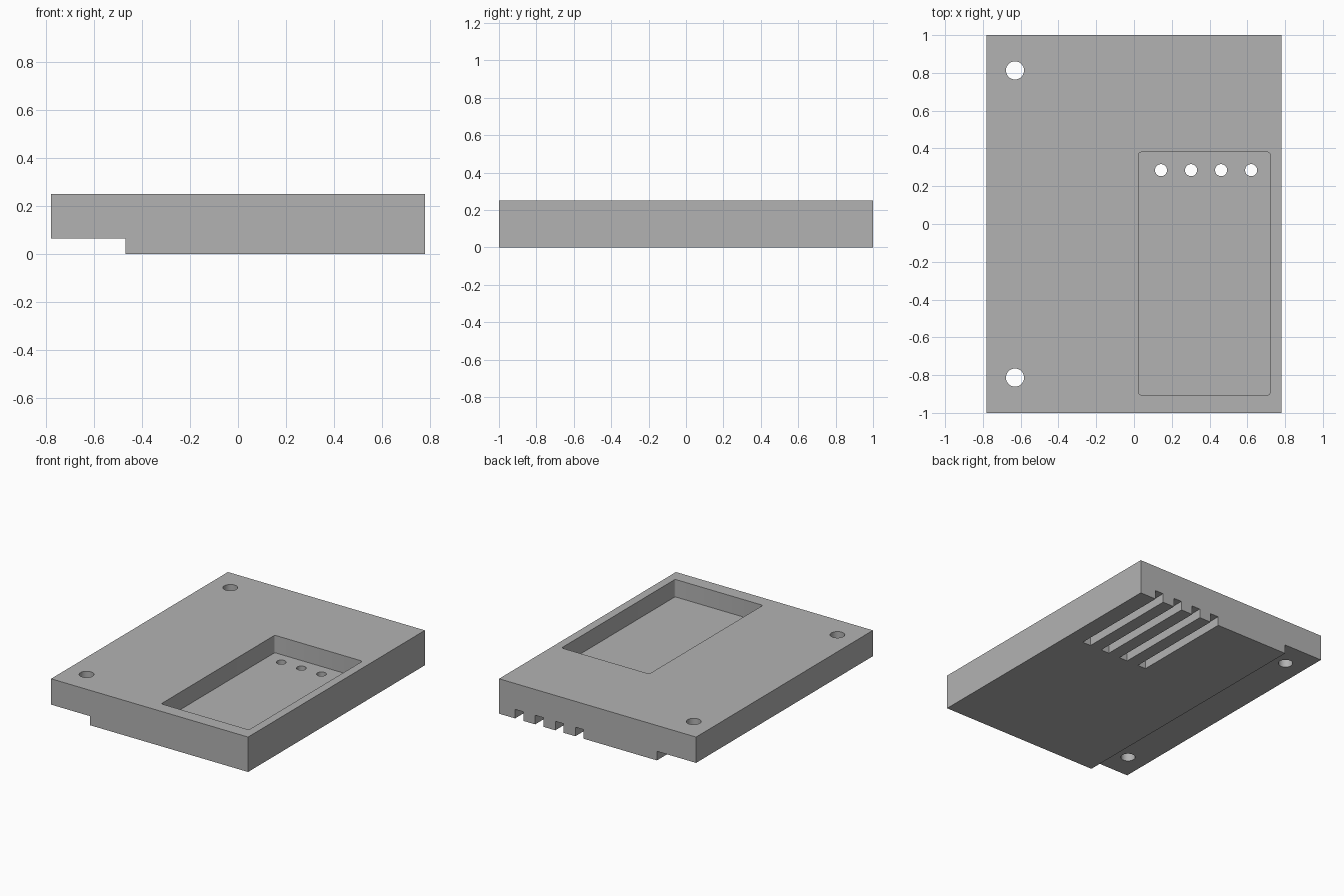
import bpy
import bmesh

cube = bpy.data.objects.get("Cube")
if cube:
    bpy.data.objects.remove(cube, do_unlink=True)

HALF_X, HALF_Y, TOP = 0.78, 1.0, 0.25
STEP_X, STEP_Z = -0.47, 0.065
POCKET_FLOOR = 0.125

grey = bpy.data.materials.new("plain grey")
grey.use_nodes = True
colour = (0.45, 0.45, 0.45, 1)
grey.diffuse_color = colour
grey.node_tree.nodes["Principled BSDF"].inputs["Base Color"].default_value = colour


def add_object(name, bm):
    bmesh.ops.recalc_face_normals(bm, faces=bm.faces)
    mesh = bpy.data.meshes.new(name)
    bm.to_mesh(mesh)
    bm.free()
    mesh.materials.append(grey)
    obj = bpy.data.objects.new(name, mesh)
    bpy.context.collection.objects.link(obj)
    return obj


def box(name, low, high, corner=0):
    bm = bmesh.new()
    bmesh.ops.create_cube(bm, size=1)
    for v in bm.verts:
        v.co = [low[i] if v.co[i] < 0 else high[i] for i in range(3)]
    if corner:
        upright = [e for e in bm.edges
                   if abs(e.verts[0].co.z - e.verts[1].co.z) > 0.01]
        bmesh.ops.bevel(bm, geom=upright, offset=corner, segments=3,
                        affect='EDGES', profile=0.5)
    return add_object(name, bm)


def drill(name, x, y, radius):
    bm = bmesh.new()
    bmesh.ops.create_cone(bm, cap_ends=True, segments=40, radius1=radius,
                          radius2=radius, depth=1)
    bmesh.ops.translate(bm, verts=bm.verts, vec=(x, y, 0))
    return add_object(name, bm)


# Plate: stepped profile extruded from front to back
bm = bmesh.new()
profile = [(-HALF_X, STEP_Z), (STEP_X, STEP_Z), (STEP_X, 0),
           (HALF_X, 0), (HALF_X, TOP), (-HALF_X, TOP)]
face = bm.faces.new([bm.verts.new((x, -HALF_Y, z)) for x, z in profile])
extruded = bmesh.ops.extrude_face_region(bm, geom=[face])["geom"]
bmesh.ops.translate(bm, vec=(0, 2 * HALF_Y, 0),
                    verts=[g for g in extruded if isinstance(g, bmesh.types.BMVert)])
plate = add_object("stepped_plate", bm)

# Cutters: top pocket, mounting holes, wire holes with channels to the back
cutters = [box("pocket_cutter", (0.025, -0.905, POCKET_FLOOR), (0.72, 0.38, 0.4), 0.012)]
for y in (-0.813, 0.813):
    cutters.append(drill("mounting_hole_cutter", -0.63, y, 0.048))
for i in range(4):
    x = 0.143 + i * 0.159
    cutters.append(box("channel_cutter", (x - 0.033, 0.25, -0.1),
                       (x + 0.033, 1.1, STEP_Z)))
    cutters.append(drill("wire_hole_cutter", x, 0.285, 0.032))

bpy.ops.object.select_all(action='DESELECT')
bpy.context.view_layer.objects.active = plate
plate.select_set(True)
for cutter in cutters:
    mod = plate.modifiers.new("cut", 'BOOLEAN')
    mod.operation = 'DIFFERENCE'
    mod.solver = 'EXACT'
    mod.object = cutter
    bpy.ops.object.modifier_apply(modifier=mod.name)
    bpy.data.objects.remove(cutter, do_unlink=True)

# Smooth the bores, keep the square edges crisp
bpy.ops.object.shade_smooth_by_angle(angle=0.55)
